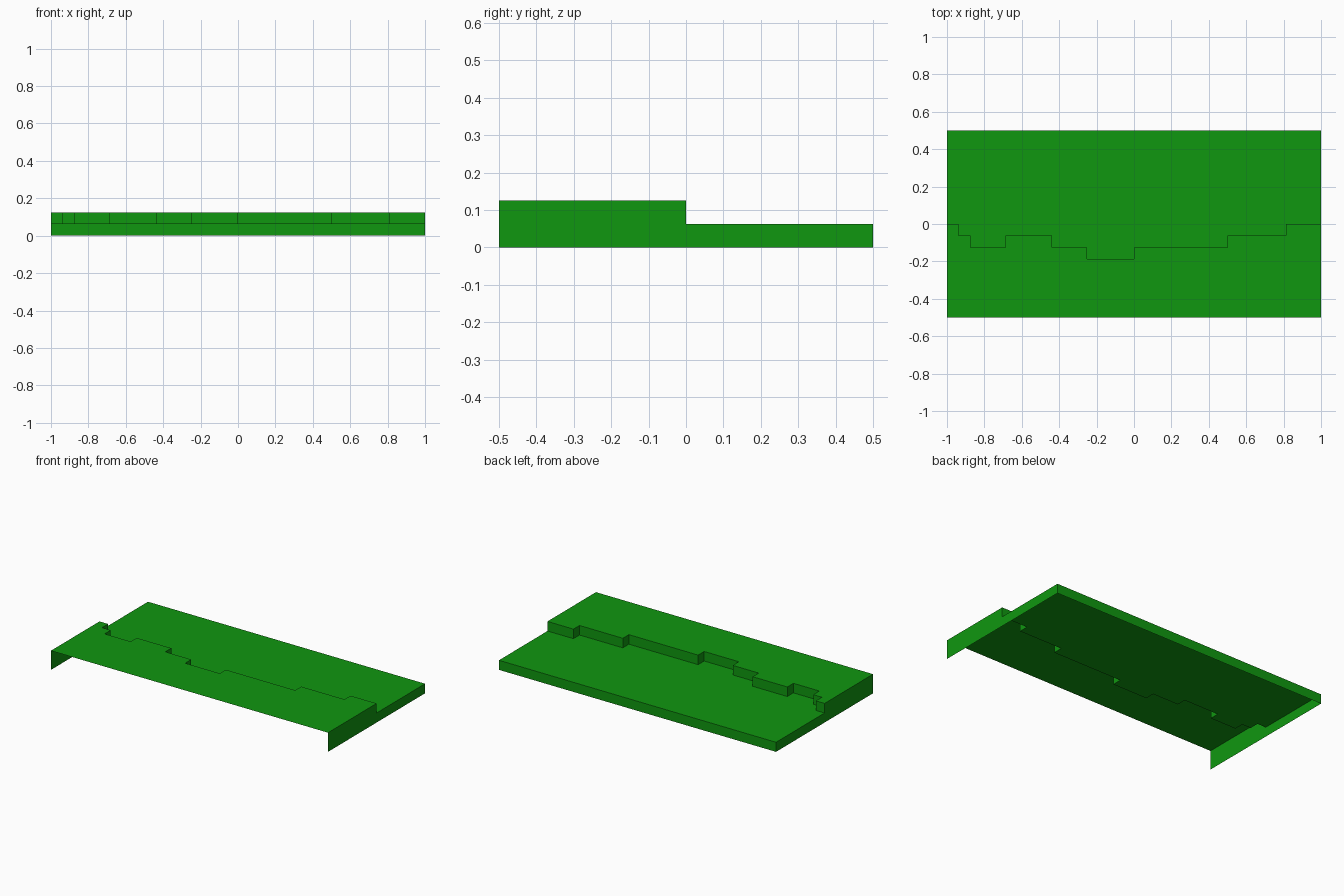
import bpy

if "Cube" in bpy.data.objects:
    bpy.data.objects.remove(bpy.data.objects["Cube"])

LOW, HIGH = 0.0625, 0.125      # heights of the two terraces
FRONT, BACK = -0.5, 0.5

# Ledge line: x breakpoints and the y of the ledge in each span
xs = [-1, -0.9375, -0.875, -0.6875, -0.4375, -0.25, 0, 0.5, 0.8125, 1]
ys = [0, -0.0625, -0.125, -0.0625, -0.125, -0.1875, -0.125, -0.0625, 0]

ledge = []
for i, y in enumerate(ys):
    ledge += [(xs[i], y), (xs[i + 1], y)]

green = bpy.data.materials.new("grass green")
green.diffuse_color = (0.005, 0.31, 0.005, 1)
green.use_nodes = True
green.node_tree.nodes["Principled BSDF"].inputs["Base Color"].default_value = green.diffuse_color


def make_part(name, faces):
    verts, polys = [], []
    for f in faces:
        polys.append(list(range(len(verts), len(verts) + len(f))))
        verts += f
    mesh = bpy.data.meshes.new(name)
    mesh.from_pydata(verts, [], polys)
    mesh.materials.append(green)
    obj = bpy.data.objects.new(name, mesh)
    bpy.context.collection.objects.link(obj)


def flat(x0, x1, y0, y1, z):
    return [(x0, y0, z), (x1, y0, z), (x1, y1, z), (x0, y1, z)]


def wall(a, b, z0, z1):
    return [(*a, z0), (*b, z0), (*b, z1), (*a, z1)]


spans = list(zip(xs, xs[1:], ys))
# Ground surfaces in front of and behind the ledge
make_part("upper_ground", [flat(a, b, FRONT, y, HIGH) for a, b, y in spans])
make_part("lower_ground", [flat(a, b, y, BACK, LOW) for a, b, y in spans])

# Stepped ledge, facing the back
make_part("ledge_wall", [wall(b, a, LOW, HIGH) for a, b in zip(ledge, ledge[1:])])

# Outer skirt: back and both sides; front and underside stay open
make_part("back_wall", [wall((1, BACK), (-1, BACK), 0, LOW)])
make_part("right_wall", [wall((1, FRONT), (1, 0), 0, HIGH),
                         wall((1, 0), (1, BACK), 0, LOW)])
make_part("left_wall", [wall((-1, 0), (-1, FRONT), 0, HIGH),
                        wall((-1, BACK), (-1, 0), 0, LOW)])
